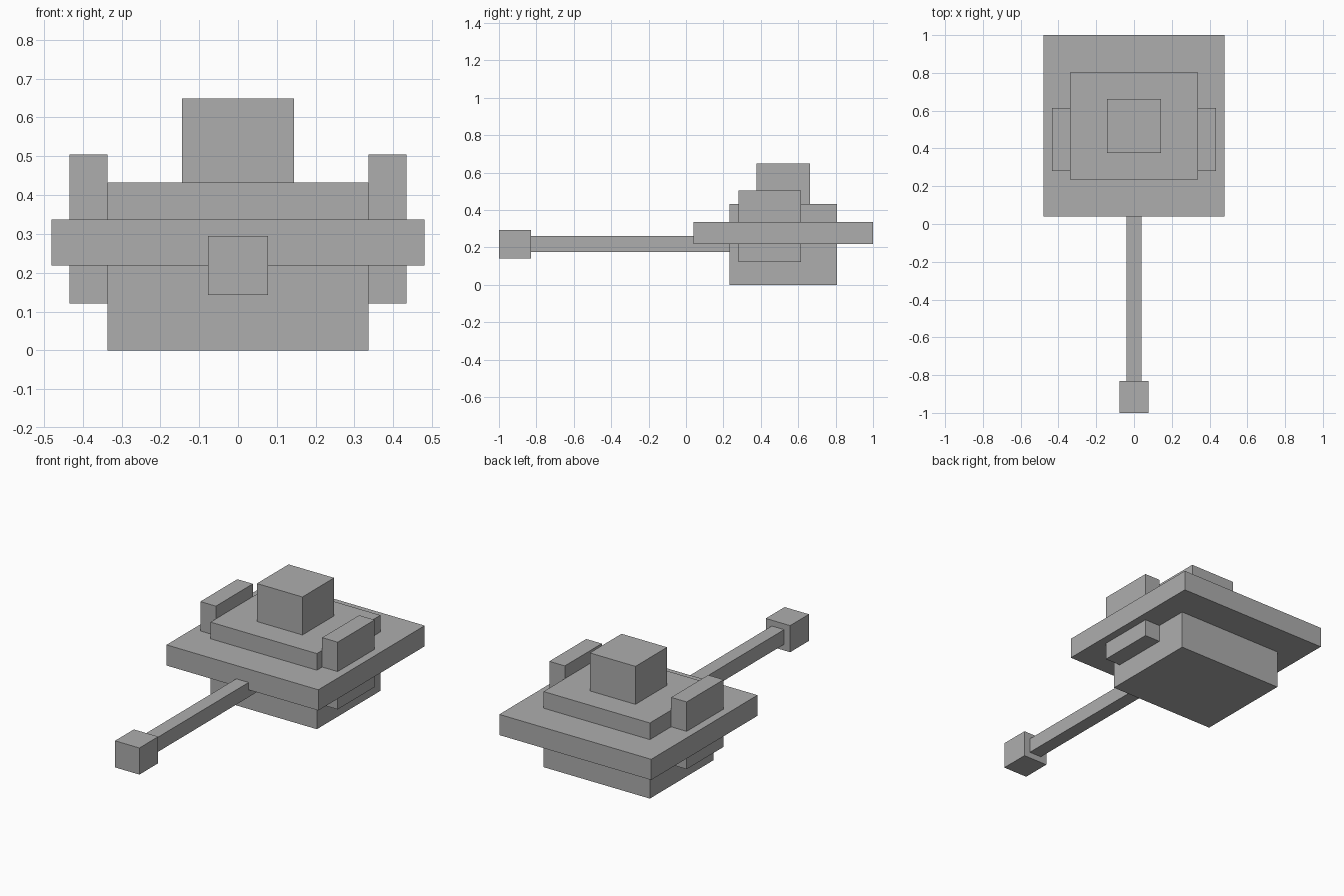
import bpy
import bmesh
from mathutils import Vector

cube = bpy.data.objects.get("Cube")
if cube:
    bpy.data.objects.remove(cube, do_unlink=True)

grey = bpy.data.materials.new("plain grey")
grey.use_nodes = True
grey.diffuse_color = (0.42, 0.42, 0.42, 1)
grey.node_tree.nodes["Principled BSDF"].inputs["Base Color"].default_value = grey.diffuse_color


def box(name, low, high):
    """Flat-faced box between two opposite corners."""
    low, high = Vector(low), Vector(high)
    bm = bmesh.new()
    bmesh.ops.create_cube(bm, size=1)
    bmesh.ops.scale(bm, vec=high - low, verts=bm.verts)
    mesh = bpy.data.meshes.new(name)
    bm.to_mesh(mesh)
    bm.free()
    mesh.materials.append(grey)
    obj = bpy.data.objects.new(name, mesh)
    obj.location = (low + high) / 2
    bpy.context.collection.objects.link(obj)
    return obj


# Body and the wide plate around it
box("hull", (-0.336, 0.232, 0), (0.336, 0.806, 0.432))
box("deck_plate", (-0.48, 0.04, 0.219), (0.48, 1.0, 0.337))

# Block on top
box("turret", (-0.144, 0.376, 0.432), (0.144, 0.662, 0.649))

# Upright pads on both sides of the hull
for side, name in ((1, "left_side_pad"), (-1, "right_side_pad")):
    inner, outer = sorted((side * 0.336, side * 0.434))
    box(name, (inner, 0.28, 0.121), (outer, 0.614, 0.505))

# Long barrel with a square muzzle
box("barrel", (-0.039, -0.83, 0.177), (0.039, 0.232, 0.261))
box("muzzle", (-0.077, -1.0, 0.142), (0.077, -0.83, 0.294))
